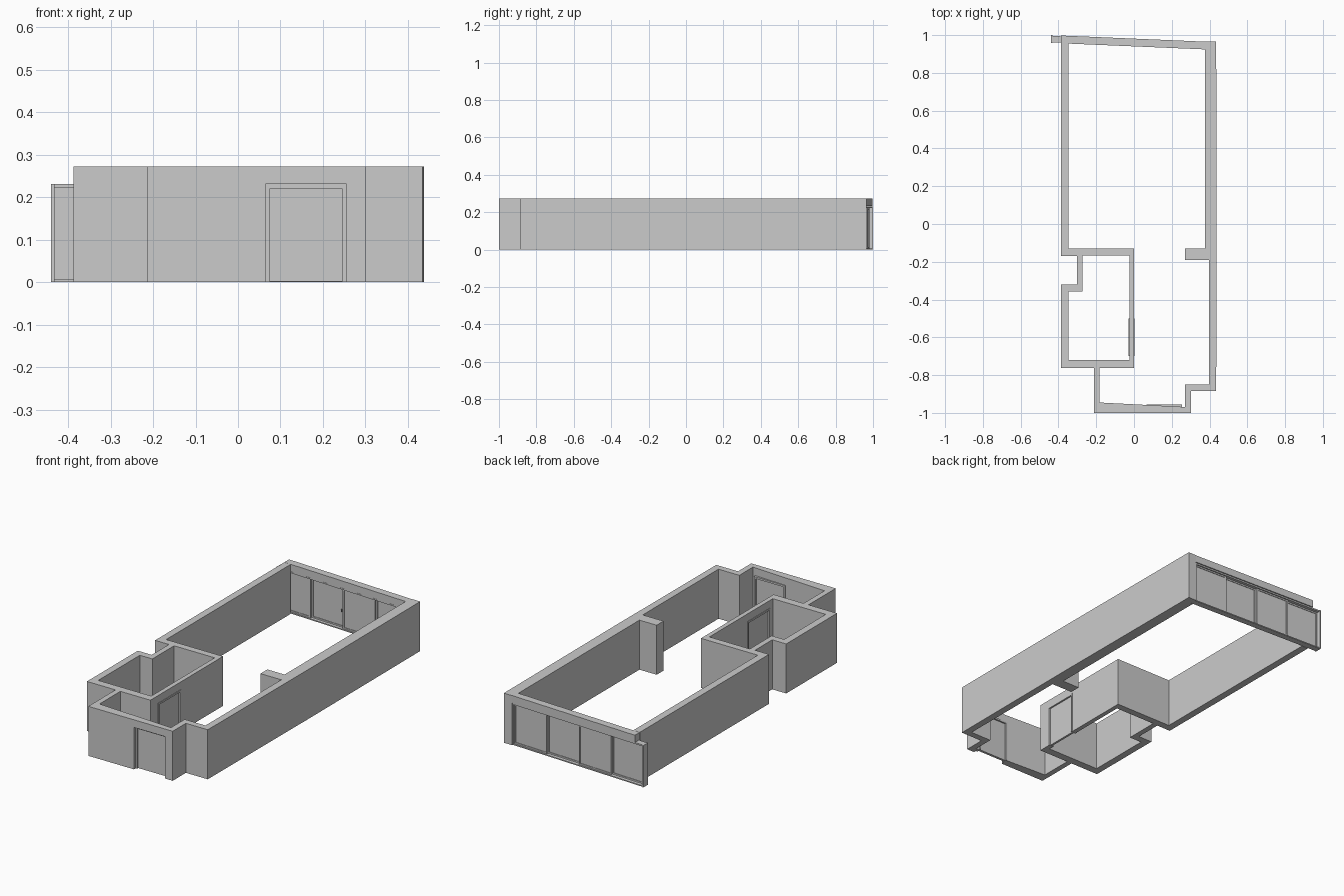
import bpy, bmesh

H = 0.273        # wall height
DOOR_H = 0.231   # opening height


def prism(name, pts, z0, z1):
    """Vertical extrusion of a plan outline."""
    bm = bmesh.new()
    face = bm.faces.new([bm.verts.new((x, y, z0)) for x, y in pts])
    out = bmesh.ops.extrude_face_region(bm, geom=[face])
    for v in out["geom"]:
        if isinstance(v, bmesh.types.BMVert):
            v.co.z = z1
    bmesh.ops.recalc_face_normals(bm, faces=bm.faces)
    me = bpy.data.meshes.new(name)
    bm.to_mesh(me)
    bm.free()
    ob = bpy.data.objects.new(name, me)
    bpy.context.collection.objects.link(ob)
    return ob


def box(name, x0, x1, y0, y1, z0, z1):
    return prism(name, [(x0, y0), (x1, y0), (x1, y1), (x0, y1)], z0, z1)


def back_y(x):
    """Outer line of the slanted back side."""
    return 1.0 - 0.0424 * (x + 0.44)


def slant(name, x0, x1, d0, d1, z0, z1):
    """Box following the slanted back side, d = depth inward."""
    pts = [(x0, back_y(x0) - d0), (x1, back_y(x1) - d0),
           (x1, back_y(x1) - d1), (x0, back_y(x0) - d1)]
    return prism(name, pts, z0, z1)


# Right-hand wall run, from the front door jamb to the back corner
prism("right_walls", [
    (0.255, -1), (0.302, -1), (0.302, -0.885), (0.435, -0.885),
    (0.438, -0.02), (0.435, 0.966), (0.386, 0.966), (0.386, 0.925),
    (0.375, 0.925), (0.375, -0.13), (0.27, -0.13), (0.27, -0.19),
    (0.397, -0.19), (0.397, -0.85), (0.27, -0.85), (0.27, -0.969),
    (0.255, -0.968)], 0, H)

# Left-hand wall run, wrapping the small side room
prism("left_walls", [
    (0.065, -1), (-0.213, -1), (-0.213, -0.763), (-0.387, -0.763),
    (-0.387, -0.32), (-0.302, -0.32), (-0.302, -0.17), (-0.387, -0.17),
    (-0.387, 0.955), (-0.347, 0.955), (-0.347, -0.13), (0, -0.13),
    (0, -0.5), (-0.025, -0.5), (-0.025, -0.168), (-0.272, -0.168),
    (-0.272, -0.358), (-0.348, -0.358), (-0.348, -0.72), (-0.025, -0.72),
    (-0.025, -0.698), (0, -0.698), (0, -0.763), (-0.183, -0.763),
    (-0.183, -0.945), (0.065, -0.958)], 0, H)

# Lintels over the doors and the back glazing
prism("front_door_lintel", [(0.065, -1), (0.255, -1), (0.255, -0.968),
                            (0.065, -0.958)], DOOR_H, H)
box("room_door_lintel", -0.025, 0, -0.698, -0.5, DOOR_H, H)
slant("back_lintel", -0.387, 0.386, 0, 0.041, 0.233, H)

# Front door
for side, x in (("left", 0.065), ("right", 0.245)):
    box(f"front_door_jamb_{side}", x, x + 0.01, -0.985, -0.955, 0, DOOR_H)
box("front_door_head", 0.075, 0.245, -0.985, -0.955, DOOR_H - 0.01, DOOR_H)
box("front_door_leaf", 0.075, 0.245, -0.977, -0.963, 0.001, DOOR_H - 0.01)

# Side room door
for side, y in (("front", -0.698), ("back", -0.51)):
    box(f"room_door_jamb_{side}", -0.028, 0.003, y, y + 0.01, 0, DOOR_H)
box("room_door_head", -0.028, 0.003, -0.688, -0.51, DOOR_H - 0.01, DOOR_H)
box("room_door_leaf", -0.018, -0.006, -0.688, -0.51, 0.001, DOOR_H - 0.01)

# Sliding glazing: outer frame
X0, X1 = -0.44, 0.386
slant("glazing_jamb_left", X0, X0 + 0.008, 0, 0.042, 0, 0.231)
slant("glazing_jamb_right", X1 - 0.008, X1, 0.004, 0.038, 0, 0.231)
slant("glazing_sill", X0 + 0.008, X1 - 0.008, 0.004, 0.038, 0, 0.006)
slant("glazing_head", X0 + 0.008, X1 - 0.008, 0.004, 0.038, 0.223, 0.231)

# Sliding glazing: four panels on alternating tracks
step = (X1 - X0 - 0.016) / 4
for i in range(4):
    a = X0 + 0.008 + i * step
    b = a + step
    d = 0.011 if i % 2 else 0.022
    slant(f"panel_{i}_stile_left", a, a + 0.008, d, d + 0.01, 0.006, 0.223)
    slant(f"panel_{i}_stile_right", b - 0.008, b, d, d + 0.01, 0.006, 0.223)
    slant(f"panel_{i}_rail_low", a + 0.008, b - 0.008, d, d + 0.01, 0.006, 0.014)
    slant(f"panel_{i}_rail_top", a + 0.008, b - 0.008, d, d + 0.01, 0.215, 0.223)
    slant(f"panel_{i}_pane", a + 0.008, b - 0.008, d + 0.003, d + 0.007, 0.014, 0.215)

# Small pull handle on the inside of the sliding panels
slant("panel_handle", -0.036, -0.031, 0.032, 0.036, 0.098, 0.112)
